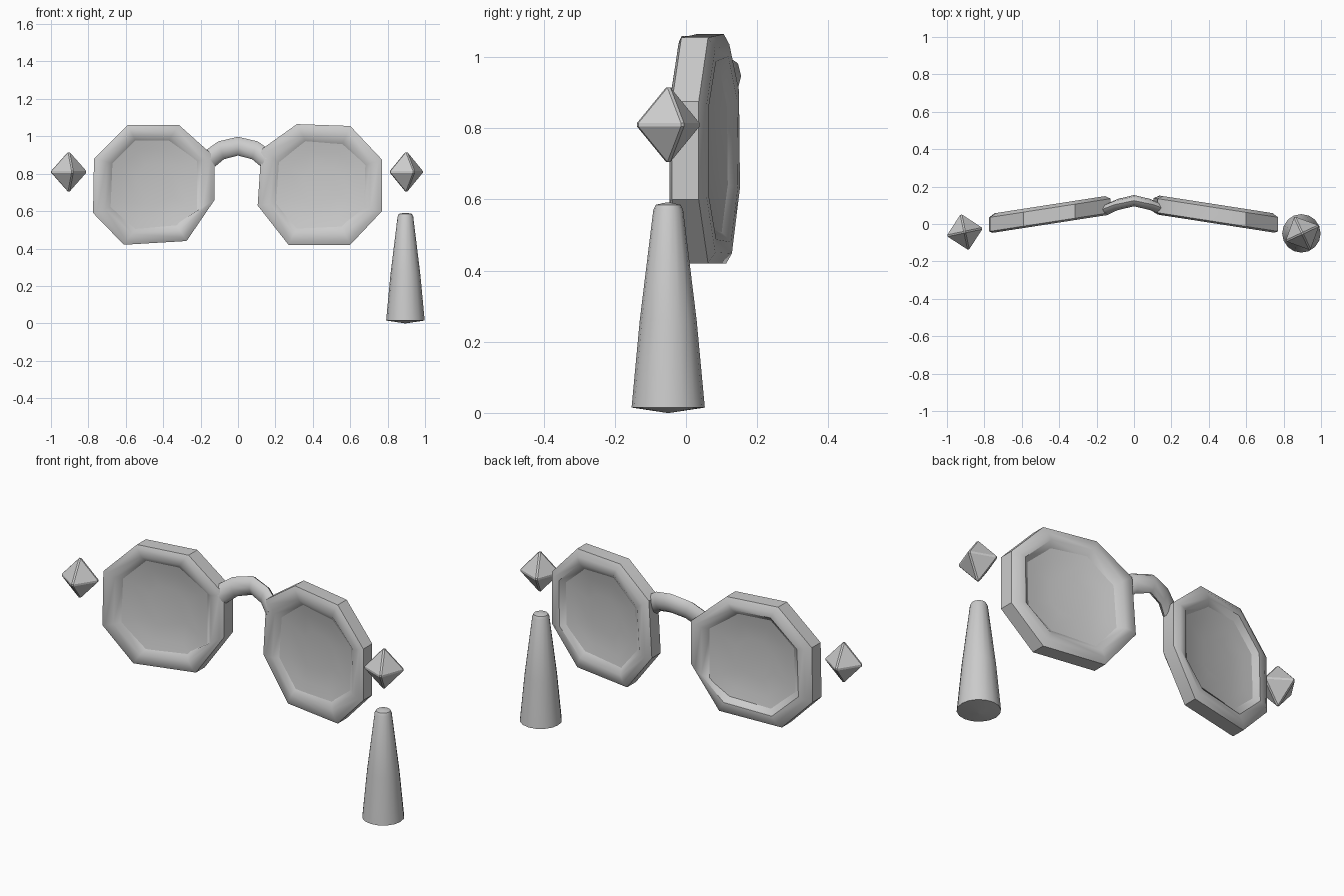
import bpy, bmesh
from math import cos, sin, tau, radians
from mathutils import Vector

if "Cube" in bpy.data.objects:
    bpy.data.objects.remove(bpy.data.objects["Cube"], do_unlink=True)

grey = bpy.data.materials.new("matte_grey")
grey.use_nodes = True
GREY = (0.6, 0.6, 0.6, 1)
grey.diffuse_color = GREY
grey.node_tree.nodes["Principled BSDF"].inputs["Base Color"].default_value = GREY


def loft(name, sections, closed=False, smooth=40, bevel=0):
    """Skin equal-length loops; open lofts get a cap at each end."""
    bm = bmesh.new()
    loops = [[bm.verts.new(p) for p in s] for s in sections]
    n = len(loops[0])
    pairs = list(zip(loops, loops[1:]))
    if closed:
        pairs.append((loops[-1], loops[0]))
    else:
        bm.faces.new(loops[0])
        bm.faces.new(loops[-1])
    for a, b in pairs:
        for i in range(n):
            j = (i + 1) % n
            bm.faces.new((a[i], a[j], b[j], b[i]))
    bmesh.ops.remove_doubles(bm, verts=bm.verts, dist=1e-5)
    if bevel:
        bmesh.ops.bevel(bm, geom=bm.edges[:], offset=bevel, segments=1, affect='EDGES')
    bmesh.ops.recalc_face_normals(bm, faces=bm.faces)
    mesh = bpy.data.meshes.new(name)
    bm.to_mesh(mesh)
    bm.free()
    mesh.materials.append(grey)
    obj = bpy.data.objects.new(name, mesh)
    bpy.context.collection.objects.link(obj)
    if smooth:
        bpy.ops.object.select_all(action='DESELECT')
        obj.select_set(True)
        bpy.context.view_layer.objects.active = obj
        bpy.ops.object.shade_smooth_by_angle(angle=radians(smooth))
    return obj


def circle(x, y, z, r, n):
    return [(x + r * cos(tau * i / n), y + r * sin(tau * i / n), z) for i in range(n)]


def place(x, z, depth):
    """Point on the swept-back plane of the rims, pushed along y by depth."""
    return Vector((x, 0.12 - 0.155 * abs(x) + depth, z))


# Outer and inner corners of the hand-shaped octagonal rims
rims = {
    "right": ([(-.59, 1.06), (-.315, 1.06), (-.125, .89), (-.125, .66),
               (-.275, .44), (-.61, .42), (-.775, .59), (-.77, .88)],
              [(-.545, .973), (-.375, .973), (-.225, .866), (-.225, .6),
               (-.33, .53), (-.545, .51), (-.675, .625), (-.665, .855)]),
    "left": ([(.315, 1.065), (.6, 1.055), (.77, .875), (.77, .6),
              (.6, .42), (.27, .42), (.105, .63), (.125, .93)],
             [(.365, .968), (.555, .952), (.675, .845), (.67, .62),
              (.55, .524), (.315, .513), (.21, .64), (.225, .855)]),
}
# Rim section: (inner-to-outer fraction, depth)
section = [(1, -.04), (.8, -.05), (.35, -.05), (0, -.025),
           (0, .025), (.35, .053), (.7, .053), (1, .035)]
# Lens section: (scale from centre, depth), dished on both faces
dish = [(0, -.006), (.45, -.009), (.8, -.018), (1.04, -.03),
        (1.04, .03), (.8, .018), (.45, .009), (0, .006)]

for side, (outer, inner) in rims.items():
    loft(side + "_rim", [[place(a[0] + (b[0] - a[0]) * s, a[1] + (b[1] - a[1]) * s, d)
                          for s, d in section] for a, b in zip(inner, outer)], closed=True)
    cx = sum(p[0] for p in inner) / len(inner)
    cz = sum(p[1] for p in inner) / len(inner)
    rings = [[place(cx + (x - cx) * s, cz + (z - cz) * s, d) for x, z in inner]
             for s, d in dish[1:-1]]
    loft(side + "_lens", rings, smooth=60)

# Arched nose bridge
path = [(-.15, .075, .88), (-.09, .103, .925), (0, .125, .947), (.09, .103, .925), (.15, .075, .88)]
lean = [-.6, -.3, 0, .3, .6]
loft("bridge", [[(x + .05 * sin(a) * sin(t), y + .03 * cos(a), z + .05 * sin(a) * cos(t))
                 for a in (tau * i / 8 for i in range(8))]
                for (x, y, z), t in zip(path, lean)], smooth=50)

# Floating eight-sided gems
for name, x, y, turn in (("right_gem", -.905, -.043, 12), ("left_gem", .9, -.05, 25)):
    corners = [(x + .104 * cos(radians(turn + 90 * i)), y + .104 * sin(radians(turn + 90 * i)), .81)
               for i in range(4)]
    tips = [[(x, y, z)] * 4 for z in (.695, .925)]
    bm = bmesh.new()
    low, high = (bm.verts.new(t[0]) for t in tips)
    belt = [bm.verts.new(c) for c in corners]
    for i in range(4):
        for tip in (low, high):
            bm.faces.new((belt[i], belt[(i + 1) % 4], tip))
    bmesh.ops.recalc_face_normals(bm, faces=bm.faces)
    bmesh.ops.bevel(bm, geom=bm.edges[:], offset=.006, segments=1, affect='EDGES')
    mesh = bpy.data.meshes.new(name)
    bm.to_mesh(mesh)
    bm.free()
    mesh.materials.append(grey)
    bpy.context.collection.objects.link(bpy.data.objects.new(name, mesh))

# Tapered post with a shallow pointed base
profile = [(.004, 0), (.103, .015), (.08, .26), (.042, .57), (.035, .585), (.008, .591)]
loft("tapered_post", [circle(.895, -.05, z, r, 16) for r, z in profile], smooth=50)
